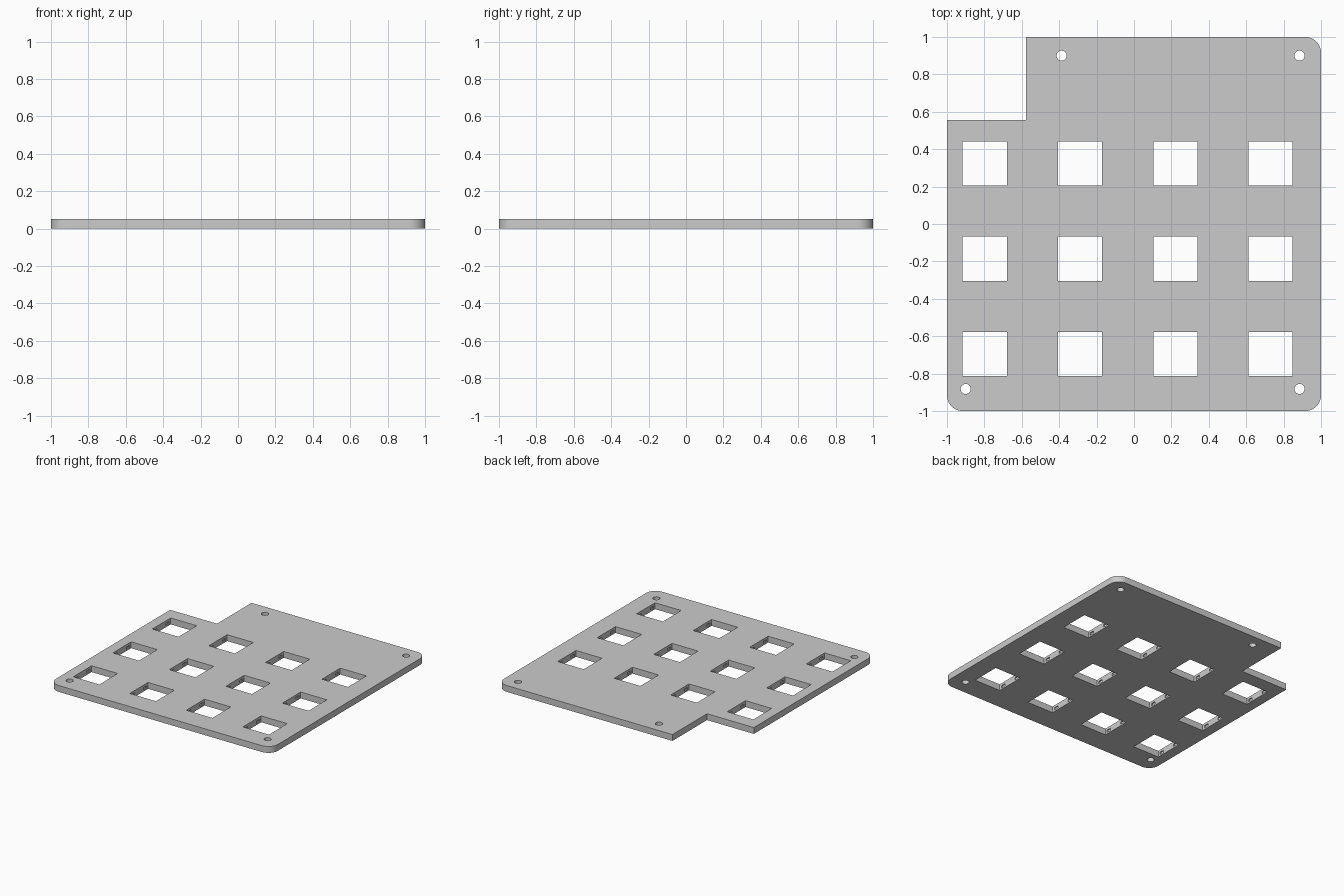
import bpy, math

if "Cube" in bpy.data.objects:
    bpy.data.objects.remove(bpy.data.objects["Cube"])

T = 0.052            # plate thickness
HALF = 0.118         # half width of a square opening
COLS = [-0.798 + 0.5095 * i for i in range(4)]
ROWS = [0.323 - 0.509 * i for i in range(3)]


def arc(cx, cy, r, a0, a1, n):
    return [(cx + r * math.cos(math.radians(a0 + (a1 - a0) * i / n)),
             cy + r * math.sin(math.radians(a0 + (a1 - a0) * i / n))) for i in range(n + 1)]


def add_loop(curve, pts):
    s = curve.splines.new('POLY')
    s.points.add(len(pts) - 1)
    for p, (x, y) in zip(s.points, pts):
        p.co = (x, y, 0, 1)
    s.use_cyclic_u = True


# Plate profile: three rounded corners and a stepped back left corner
curve = bpy.data.curves.new("plate_profile", 'CURVE')
curve.dimensions = '2D'
curve.fill_mode = 'BOTH'
curve.extrude = T / 2
R = 0.085
C = 1 - R
add_loop(curve, arc(-C, -C, R, 180, 270, 12) + arc(C, -C, R, 270, 360, 12)
         + arc(C, C, R, 0, 90, 12) + [(-0.578, 1), (-0.578, 0.555), (-1, 0.555)])

# Square openings
for x in COLS:
    for y in ROWS:
        add_loop(curve, [(x - HALF, y - HALF), (x + HALF, y - HALF),
                         (x + HALF, y + HALF), (x - HALF, y + HALF)])

# Screw holes
for x, y in [(-0.387, 0.9), (0.885, 0.9), (0.885, -0.882), (-0.9, -0.882)]:
    add_loop(curve, arc(x, y, 0.027, 0, 348.75, 31))

profile = bpy.data.objects.new("plate_profile", curve)
bpy.context.collection.objects.link(profile)
profile.location.z = T / 2
bpy.context.view_layer.objects.active = profile
profile.select_set(True)
bpy.ops.object.convert(target='MESH')
plate = bpy.context.object
plate.name = "switch_plate"

# Weld the caps to the walls
bpy.ops.object.mode_set(mode='EDIT')
bpy.ops.mesh.select_all(action='SELECT')
bpy.ops.mesh.remove_doubles(threshold=0.0001)
bpy.ops.mesh.normals_make_consistent(inside=False)
bpy.ops.object.mode_set(mode='OBJECT')
bpy.ops.object.shade_smooth_by_angle(angle=math.radians(30))

# Small clip pockets in the left and right walls of each opening
verts, faces = [], []
for x in COLS:
    for y in ROWS:
        for sx in (-1, 1):
            for sy in (-1, 1):
                b = len(verts)
                cx, cy = x + sx * HALF, y + sy * 0.077
                verts += [(cx + i * 0.008, cy + j * 0.02, 0.022 + k * 0.01)
                          for k in (-1, 1) for j in (-1, 1) for i in (-1, 1)]
                faces += [[b + v for v in f] for f in (
                    (0, 2, 3, 1), (4, 5, 7, 6), (0, 1, 5, 4),
                    (2, 6, 7, 3), (0, 4, 6, 2), (1, 3, 7, 5))]
mesh = bpy.data.meshes.new("clip_cutter")
mesh.from_pydata(verts, [], faces)
cutter = bpy.data.objects.new("clip_cutter", mesh)
bpy.context.collection.objects.link(cutter)
cutter.hide_render = True
cutter.display_type = 'WIRE'
mod = plate.modifiers.new("clip_pockets", 'BOOLEAN')
mod.operation = 'DIFFERENCE'
mod.solver = 'EXACT'
mod.object = cutter
